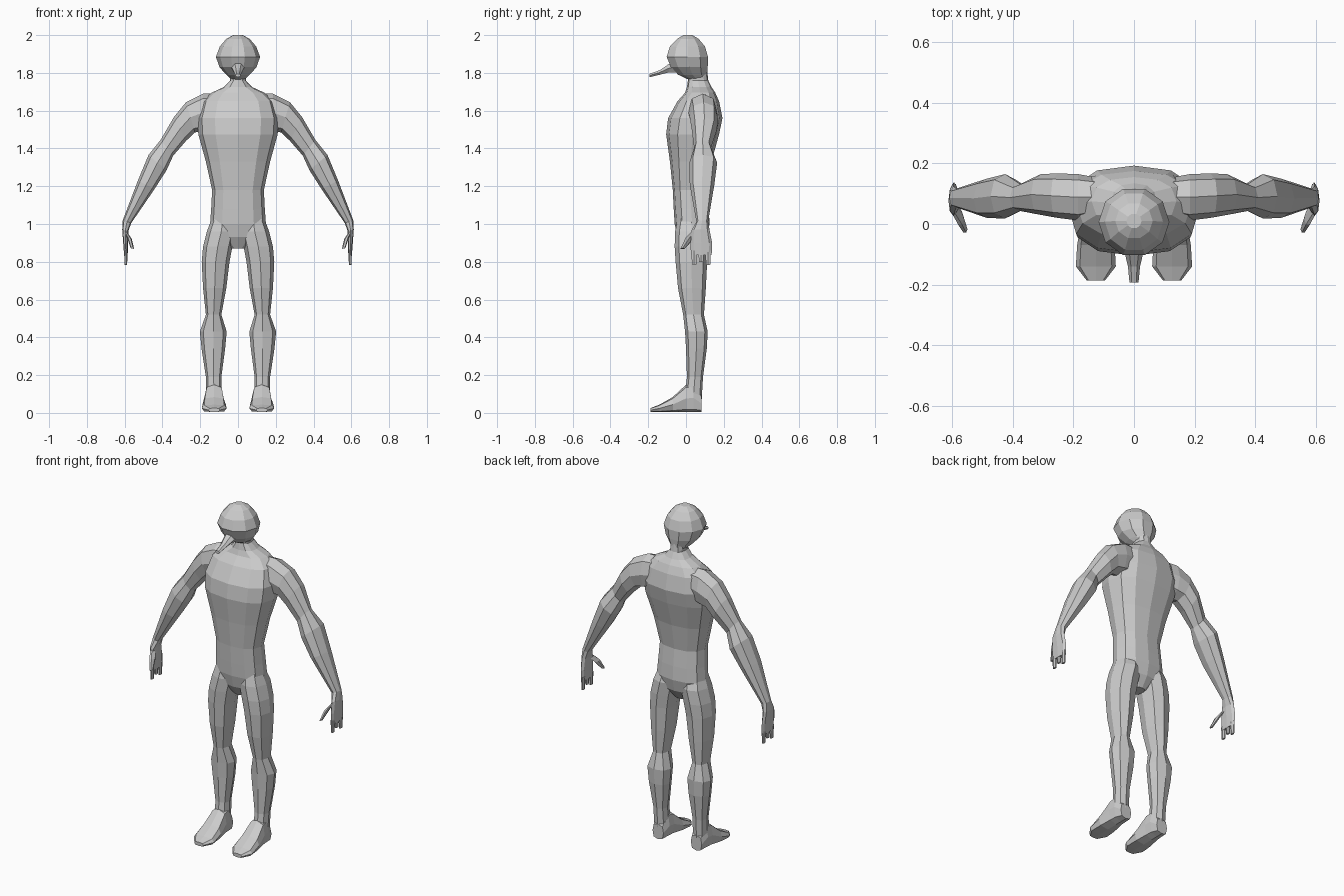
import bpy, bmesh, math
from mathutils import Vector


def loft(name, rings, n=8, p=1.0):
    """Closed skin through rings of (centre, half-axis u, half-axis v)."""
    bm = bmesh.new()
    loops = []
    for c, u, v in rings:
        loop = []
        for i in range(n):
            a = 2 * math.pi * i / n
            ca, sa = math.cos(a), math.sin(a)
            ca = math.copysign(abs(ca) ** p, ca) if abs(ca) > 1e-6 else 0
            sa = math.copysign(abs(sa) ** p, sa) if abs(sa) > 1e-6 else 0
            loop.append(bm.verts.new(Vector(c) + Vector(u) * ca + Vector(v) * sa))
        loops.append(loop)
    for a, b in zip(loops, loops[1:]):
        for i in range(n):
            j = (i + 1) % n
            bm.faces.new((a[i], a[j], b[j], b[i]))
    bm.faces.new(loops[0])
    bm.faces.new(loops[-1])
    bmesh.ops.recalc_face_normals(bm, faces=bm.faces)
    me = bpy.data.meshes.new(name)
    bm.to_mesh(me)
    bm.free()
    ob = bpy.data.objects.new(name, me)
    bpy.context.collection.objects.link(ob)
    return ob


def limb(s, x1, z1, x2, z2, y0, y1):
    """Ring from its outer and inner x-z points and its front and back y."""
    return (((x1 + x2) / 2 * s, (y0 + y1) / 2, (z1 + z2) / 2),
            ((x1 - x2) / 2 * s, 0, (z1 - z2) / 2), (0, (y1 - y0) / 2, 0))


def level(z, w, y0, y1):
    return limb(1, w, z, -w, z, y0, y1)


# torso and neck
body = loft("body", [level(*r) for r in [
    (.87, .035, -.01, .07), (.93, .10, -.045, .11), (1.0, .148, -.06, .125),
    (1.08, .142, -.065, .12), (1.18, .137, -.07, .11), (1.33, .17, -.085, .135),
    (1.475, .21, -.105, .175), (1.56, .215, -.095, .193), (1.65, .19, -.045, .175),
    (1.695, .14, -.005, .155), (1.725, .075, .005, .135),
    (1.76, .042, .01, .118), (1.83, .045, .015, .11)]], 12, .82)

# head
parts = [loft("head", [level(*r) for r in [
    (1.765, .035, .01, .11), (1.79, .062, -.045, .115), (1.83, .098, -.085, .12),
    (1.885, .117, -.108, .122), (1.94, .096, -.09, .105),
    (1.98, .062, -.05, .07), (2.0, .025, -.015, .035)]], 10)]

# beak
parts.append(loft("beak", [((0, y, z), (w, 0, 0), (0, 0, h)) for y, z, w, h in [
    (-.03, 1.835, .045, .04), (-.09, 1.825, .032, .026),
    (-.14, 1.802, .02, .014), (-.193, 1.786, .015, .01)]], 6))

for s, side in ((1, "left"), (-1, "right")):
    # legs
    parts.append(loft(side + "_leg", [limb(s, b, z, a, z, y0, y1)
                                      for z, a, b, y0, y1 in [
        (1.04, .02, .135, -.04, .09), (.96, .012, .165, -.058, .12),
        (.88, .03, .185, -.06, .118), (.80, .045, .192, -.055, .112),
        (.66, .062, .185, -.042, .105), (.52, .088, .17, -.015, .095),
        (.43, .06, .202, -.005, .115), (.34, .068, .193, .0, .11),
        (.19, .088, .17, .005, .09), (.05, .085, .168, -.01, .082)]], 8, .85))
    # feet
    parts.append(loft(side + "_foot", [((.126 * s, y, h / 2 + .004), (w, 0, 0), (0, 0, h / 2))
                                       for y, w, h in [
        (.083, .036, .09), (.04, .047, .15), (.0, .05, .145),
        (-.07, .062, .08), (-.14, .066, .04), (-.187, .03, .022)]], 8, .65))
    # arms and palms
    parts.append(loft(side + "_arm", [limb(s, *r) for r in [
        (.09, 1.69, .12, 1.51, .03, .15), (.185, 1.69, .185, 1.49, .012, .165),
        (.275, 1.645, .228, 1.485, .02, .167), (.34, 1.565, .275, 1.44, .03, .165),
        (.41, 1.445, .343, 1.362, .043, .132), (.474, 1.365, .378, 1.285, .018, .165),
        (.53, 1.23, .442, 1.185, .02, .15), (.61, 1.02, .565, 1.005, .055, .117),
        (.613, .97, .58, .965, .03, .125), (.608, .90, .582, .90, .024, .138),
        (.603, .835, .584, .835, .026, .136)]], 8, .85))
    # fingers
    for k, (y, z) in enumerate([(.043, .785), (.08, .80), (.117, .783)]):
        parts.append(loft(f"{side}_finger_{k}", [limb(s, *r) for r in [
            (.603, .86, .584, .86, y - .017, y + .017),
            (.601, z, .587, z, y - .013, y + .013)]], 6))
    # thumbs
    parts.append(loft(side + "_thumb", [limb(s, *r) for r in [
        (.605, .965, .585, .955, .03, .08), (.588, .93, .562, .92, -.005, .045),
        (.568, .872, .55, .868, -.03, -.005)]], 6))

# fuse everything into one skin
for p in parts:
    m = body.modifiers.new(p.name, 'BOOLEAN')
    m.operation, m.solver, m.object = 'UNION', 'EXACT', p
dg = bpy.context.evaluated_depsgraph_get()
fused = bpy.data.meshes.new_from_object(body.evaluated_get(dg))
body.modifiers.clear()
body.data = fused
for p in parts:
    bpy.data.objects.remove(p)
